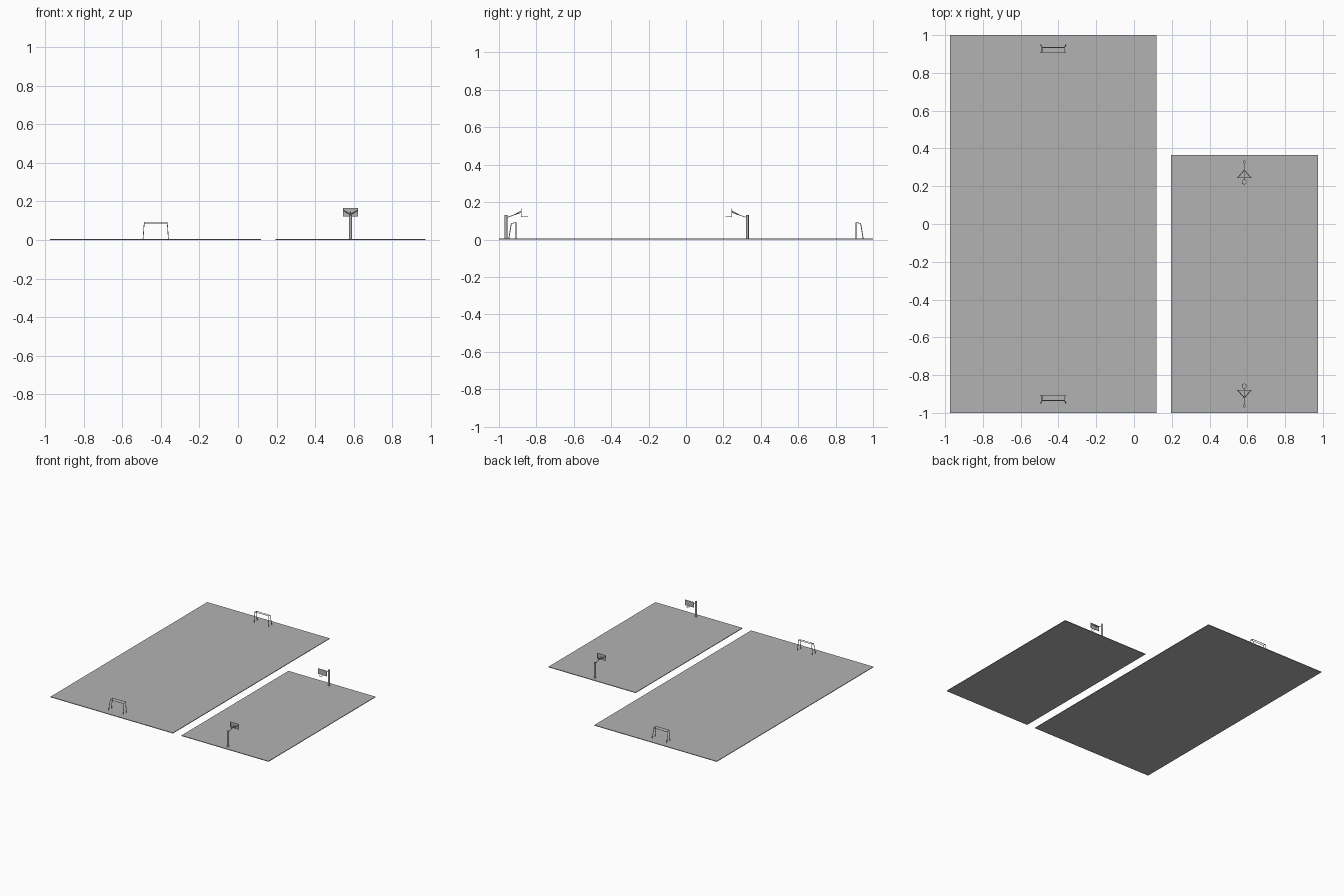
import bpy, math

if "Cube" in bpy.data.objects:
    bpy.data.objects.remove(bpy.data.objects["Cube"])

THICK = 0.005

# Darker grey shared by every part
grey = bpy.data.materials.new("mid_grey")
grey.diffuse_color = (0.45, 0.45, 0.45, 1)
grey.use_nodes = True
grey.node_tree.nodes["Principled BSDF"].inputs["Base Color"].default_value = grey.diffuse_color


def box(name, loc, size):
    bpy.ops.mesh.primitive_cube_add(size=1, location=loc)
    ob = bpy.context.object
    ob.name = name
    ob.scale = size
    ob.data.materials.append(grey)
    return ob


def slab(name, x0, x1, y0, y1):
    box(name, ((x0 + x1) / 2, (y0 + y1) / 2, THICK / 2), (x1 - x0, y1 - y0, THICK))


def tube(name, paths, r, cyclic=False):
    cu = bpy.data.curves.new(name, 'CURVE')
    cu.dimensions = '3D'
    cu.bevel_depth = r
    cu.bevel_resolution = 1
    cu.use_fill_caps = True
    for pts in paths:
        sp = cu.splines.new('POLY')
        sp.points.add(len(pts) - 1)
        for p, co in zip(sp.points, pts):
            p.co = (*co, 1)
        sp.use_cyclic_u = cyclic
    ob = bpy.data.objects.new(name, cu)
    bpy.context.collection.objects.link(ob)
    bpy.ops.object.select_all(action='DESELECT')
    bpy.context.view_layer.objects.active = ob
    ob.select_set(True)
    bpy.ops.object.convert(target='MESH')
    ob = bpy.context.object
    ob.data.materials.clear()
    ob.data.materials.append(grey)
    bpy.ops.object.shade_smooth_by_angle(angle=math.radians(50))


# Playing surfaces
slab("football_pitch", -0.975, 0.119, -1.0, 1.0)
slab("basketball_court", 0.195, 0.973, -1.0, 0.365)


# Football goal: two splayed hoops joined at the top corners
def goal(name, s):
    cx, bot, top = -0.427, 0.066, 0.06
    fy, by, foot = s * 0.909, s * 0.934, s * 0.948

    def hoop(y_top, y_foot, h):
        return [(cx - bot, y_foot, 0.002), (cx - top, y_top, h),
                (cx + top, y_top, h), (cx + bot, y_foot, 0.002)]
    links = [[(cx + k * top, fy, 0.091), (cx + k * top, by, 0.086)] for k in (-1, 1)]
    tube(name, [hoop(fy, fy, 0.091), hoop(by, foot, 0.086)] + links, 0.0022)


goal("front_goal", -1)
goal("back_goal", 1)


# Basketball hoop: post, forked arm, backboard and ring; s points into the court
def basket(name, y, s):
    cx = 0.584
    bpy.ops.mesh.primitive_cylinder_add(vertices=12, radius=0.008, depth=0.128,
                                        location=(cx, y, 0.066))
    bpy.context.object.name = name + "_post"
    bpy.context.object.data.materials.append(grey)
    bpy.ops.object.shade_smooth_by_angle(angle=math.radians(40))

    board_y = y + s * 0.083
    box(name + "_backboard", (cx, board_y, 0.143), (0.08, 0.002, 0.044))

    fork = (cx, y + s * 0.042, 0.131)
    arms = [[(cx, y, 0.116), fork, (cx, board_y, 0.145)]]
    arms += [[fork, (cx + k * 0.035, board_y, 0.153)] for k in (-1, 1)]
    tube(name + "_arm", arms, 0.002)

    ring_y = board_y + s * 0.022
    ring = [(cx + 0.012 * math.cos(a), ring_y + 0.012 * math.sin(a), 0.124)
            for a in (i * math.tau / 20 for i in range(20))]
    tube(name + "_ring", [ring], 0.0012, True)
    tube(name + "_ring_bracket", [[(cx, board_y, 0.124), (cx, ring_y - s * 0.012, 0.124)]], 0.0015)


basket("front_hoop", -0.963, 1)
basket("back_hoop", 0.328, -1)
